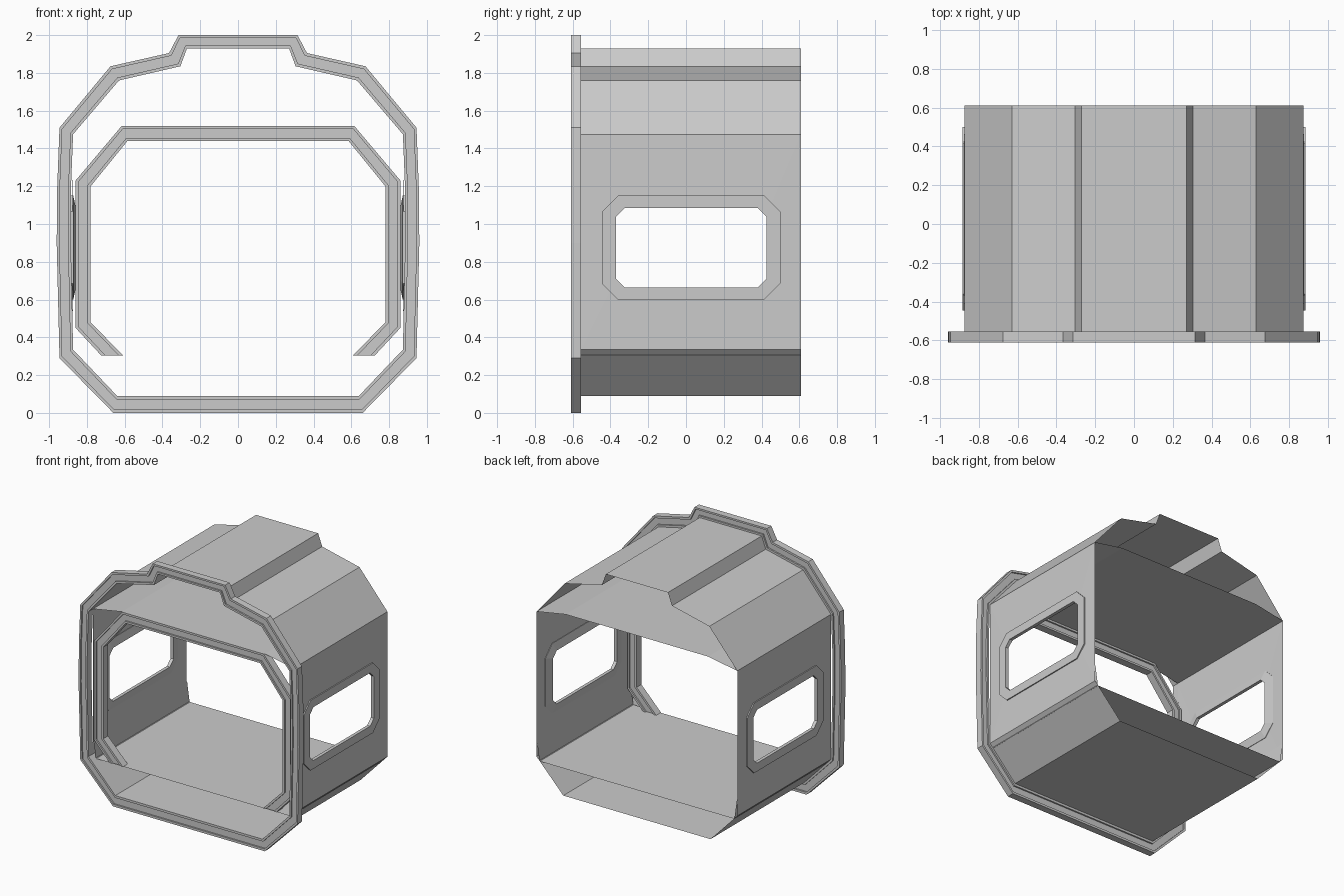
import bpy, bmesh

if "Cube" in bpy.data.objects:
    bpy.data.objects.remove(bpy.data.objects["Cube"])

FRONT, BACK = -0.555, 0.61


def make_object(name, bm):
    bmesh.ops.recalc_face_normals(bm, faces=bm.faces)
    mesh = bpy.data.meshes.new(name)
    bm.to_mesh(mesh)
    bm.free()
    obj = bpy.data.objects.new(name, mesh)
    bpy.context.collection.objects.link(obj)
    return obj


def mirrored(half):
    return half + [(-x, z) for x, z in reversed(half)]


def frame(name, outer, inner, section, place, closed=True):
    """Run a (blend, depth) section along the strip between two outlines."""
    bm = bmesh.new()
    rows = []
    for (a, b), (c, d) in zip(outer, inner):
        rows.append([bm.verts.new(place(a + (c - a) * t, b + (d - b) * t, depth))
                     for t, depth in section])
    n, m = len(rows), len(section)
    for i in range(n if closed else n - 1):
        p, q = rows[i], rows[(i + 1) % n]
        for j in range(m):
            k = (j + 1) % m
            bm.faces.new((p[j], p[k], q[k], q[j]))
    if not closed:
        bm.faces.new(rows[0])
        bm.faces.new(rows[-1])
    return make_object(name, bm)


def sheet(name, points, y0=FRONT, y1=BACK):
    """Extrude an open outline along y as a thin panel."""
    bm = bmesh.new()
    rows = [(bm.verts.new((x, y0, z)), bm.verts.new((x, y1, z))) for x, z in points]
    for p, q in zip(rows, rows[1:]):
        bm.faces.new((p[0], p[1], q[1], q[0]))
    return make_object(name, bm)


def octagon(y0, y1, z0, z1, c):
    return [(y0, z0 + c), (y0 + c, z0), (y1 - c, z0), (y1, z0 + c),
            (y1, z1 - c), (y1 - c, z1), (y0 + c, z1), (y0, z1 - c)]


def grooved(y0, y1, depth):
    """Square-sided shallow channel on the front and back faces."""
    a, b = .2, .8
    return [(0, y0), (a, y0), (a, y0 + depth), (b, y0 + depth), (b, y0), (1, y0),
            (1, y1), (b, y1), (b, y1 - depth), (a, y1 - depth), (a, y1), (0, y1)]


def front_place(x, z, depth):
    return (x, depth, z)


# Outer front rim
outer = [(.66, 0), (.945, .29), (.96, .9), (.957, 1.2), (.945, 1.51),
         (.675, 1.835), (.365, 1.905), (.315, 2.0)]
inner = [(.64, .09), (.873, .335), (.885, .9), (.884, 1.2), (.873, 1.475),
         (.63, 1.76), (.305, 1.835), (.27, 1.93)]
frame("front_rim", mirrored(outer), mirrored(inner),
      grooved(-.61, FRONT, .012), front_place)

# Inner door surround, open at the bottom
door_out = [(.725, .305), (.86, .45), (.86, 1.23), (.615, 1.52)]
door_in = [(.61, .305), (.78, .48), (.78, 1.2), (.585, 1.44)]
frame("door_surround", mirrored(door_out), mirrored(door_in),
      grooved(-.56, -.50, .012), front_place, closed=False)

# Roof, underside, ceiling and floor panels
sheet("roof", mirrored([(.873, 1.475), (.63, 1.76), (.305, 1.835), (.27, 1.93)]))
sheet("underside", [(.873, .335), (.64, .09), (-.64, .09), (-.873, .335)])
sheet("ceiling", mirrored([(.873, 1.475), (.62, 1.52)]))
sheet("floor", [(-.845, .305), (.845, .305)])

hole = octagon(-.37, .425, .665, 1.085, .045)
surround = octagon(-.445, .50, .60, 1.15, .085)
corners = [(FRONT, .335), (BACK, .335), (BACK, 1.475), (FRONT, 1.475)]

for side, s in (("right", 1), ("left", -1)):
    # Side wall around the window opening
    bm = bmesh.new()
    o = [bm.verts.new((s * .876, y, z)) for y, z in hole]
    c = [bm.verts.new((s * .873, y, z)) for y, z in corners]
    for i in range(4):
        bm.faces.new((c[i], o[2 * i], o[2 * i + 1]))
        bm.faces.new((c[i], o[2 * i + 1], o[(2 * i + 2) % 8], c[(i + 1) % 4]))
    make_object(side + "_wall", bm)

    # Window surround with a deeper lining around the hole
    frame(side + "_window_frame", surround, hole,
          [(0, .872), (0, .884), (1, .884), (1, .858)],
          lambda y, z, d, s=s: (s * d, y, z))

    # Skirting strip between wall and floor
    sheet(side + "_skirting", [(s * .87, .46), (s * .848, .306)])
